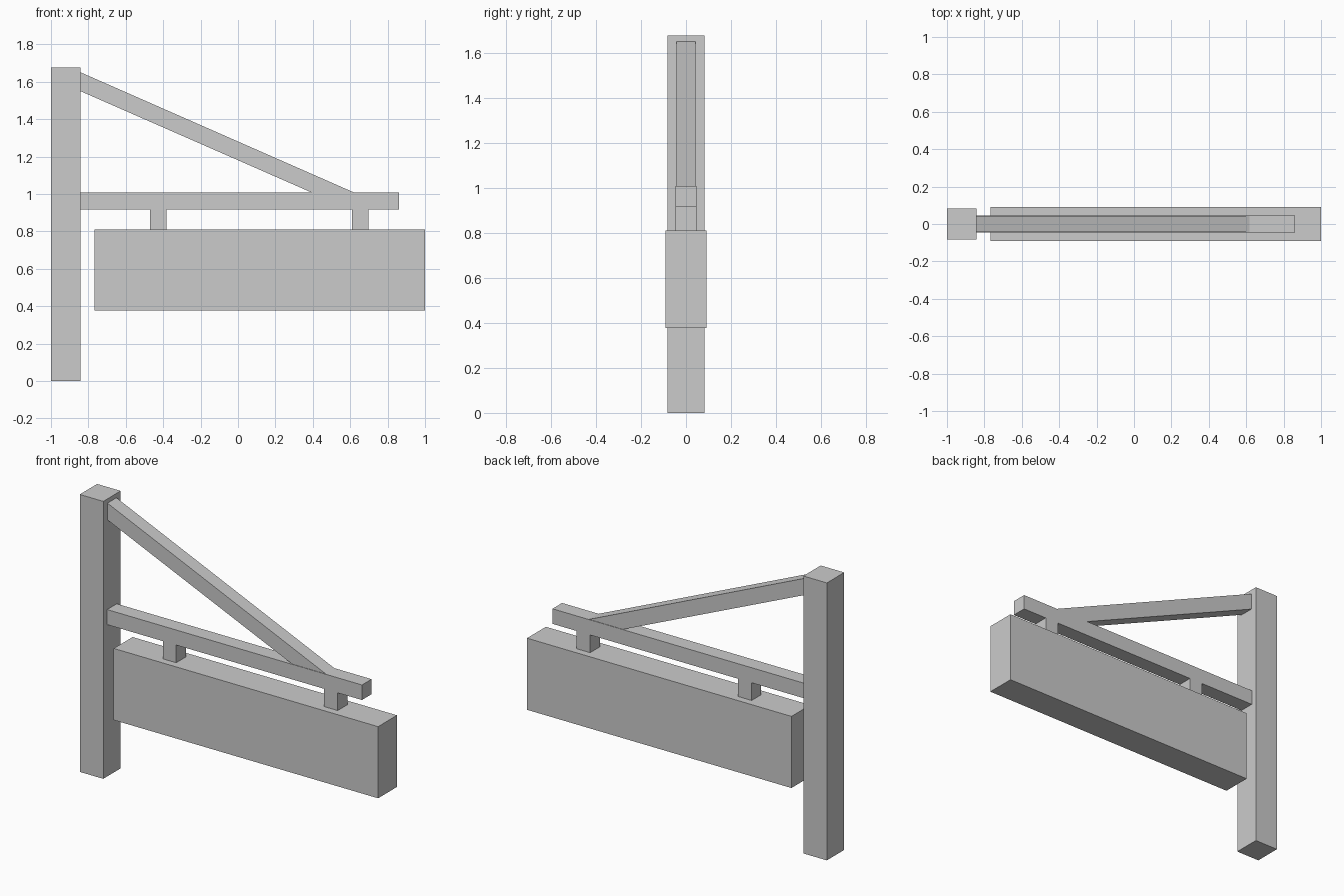
import bpy, bmesh

if "Cube" in bpy.data.objects:
    bpy.data.objects.remove(bpy.data.objects["Cube"])


def prism(name, profile, half_depth):
    """Extrude an x/z profile symmetrically along y."""
    bm = bmesh.new()
    face = bm.faces.new([bm.verts.new((x, -half_depth, z)) for x, z in profile])
    ext = bmesh.ops.extrude_face_region(bm, geom=[face])
    verts = [g for g in ext["geom"] if isinstance(g, bmesh.types.BMVert)]
    bmesh.ops.translate(bm, verts=verts, vec=(0, 2 * half_depth, 0))
    bmesh.ops.recalc_face_normals(bm, faces=bm.faces)
    mesh = bpy.data.meshes.new(name)
    bm.to_mesh(mesh)
    bm.free()
    obj = bpy.data.objects.new(name, mesh)
    bpy.context.collection.objects.link(obj)
    return obj


def box(name, x0, x1, z0, z1, half_depth):
    return prism(name, [(x0, z0), (x1, z0), (x1, z1), (x0, z1)], half_depth)


POST_X = -0.843   # inner side of the post
BEAM_Z = 1.009    # top of the beam

# Upright post and horizontal beam
box("post", -1.0, POST_X, 0.0, 1.677, 0.083)
box("beam", POST_X, 0.861, 0.918, BEAM_Z, 0.046)

# Diagonal brace, cut flush against post and beam
prism("brace", [(POST_X, 1.55), (0.391, BEAM_Z), (0.618, BEAM_Z), (POST_X, 1.651)], 0.043)

# Hanging board and its two hangers
box("sign_board", -0.768, 1.0, 0.378, 0.811, 0.09)
for name, x in (("hanger_inner", -0.426), ("hanger_outer", 0.654)):
    box(name, x - 0.045, x + 0.045, 0.811, 0.918, 0.046)
